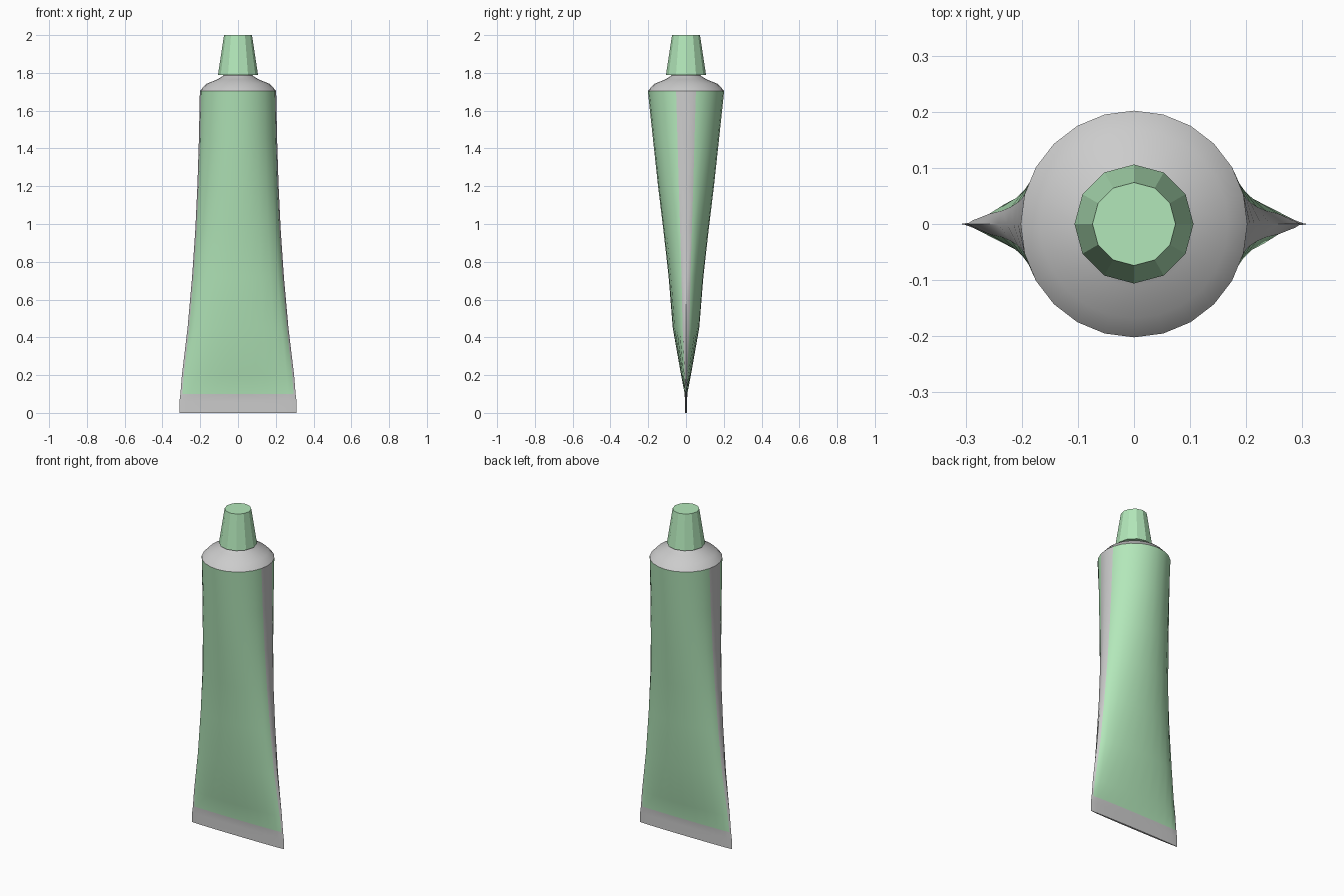
import bpy
import bmesh
from math import cos, sin, tau, radians

if "Cube" in bpy.data.objects:
    bpy.data.objects.remove(bpy.data.objects["Cube"])


def material(name, rgb):
    m = bpy.data.materials.new(name)
    m.diffuse_color = (*rgb, 1)
    m.use_nodes = True
    m.node_tree.nodes["Principled BSDF"].inputs["Base Color"].default_value = m.diffuse_color
    return m


GREEN = material("green", (0.45, 0.80, 0.49))
GREY = material("grey", (0.75, 0.75, 0.75))


def loft(name, sections, sides, mats, paint=None, smooth=None, caps=(True, True)):
    """Skin elliptical sections (z, half_x, half_y), ordered bottom to top."""
    bm = bmesh.new()
    rings = [[bm.verts.new((a * cos(tau * i / sides), b * sin(tau * i / sides), z))
              for i in range(sides)] for z, a, b in sections]
    for row, (lo, hi) in enumerate(zip(rings, rings[1:])):
        for i in range(sides):
            j = (i + 1) % sides
            f = bm.faces.new((lo[i], lo[j], hi[j], hi[i]))
            if paint:
                f.material_index = paint(row, i)
    if caps[0]:
        bm.faces.new(rings[0][::-1])
    if caps[1]:
        bm.faces.new(rings[-1])
    mesh = bpy.data.meshes.new(name)
    bm.to_mesh(mesh)
    bm.free()
    for m in mats:
        mesh.materials.append(m)
    ob = bpy.data.objects.new(name, mesh)
    bpy.context.collection.objects.link(ob)
    if smooth:
        bpy.ops.object.select_all(action='DESELECT')
        ob.select_set(True)
        bpy.context.view_layer.objects.active = ob
        bpy.ops.object.shade_smooth_by_angle(angle=radians(smooth))
    return ob


# Squeezable body: flat crimp at the bottom opening to a round top, grey side seams
SIDES = 24
body = [(0, 0.31, 0.006), (0.06, 0.31, 0.006), (0.10, 0.305, 0.007),
        (0.20, 0.297, 0.026), (0.45, 0.267, 0.07), (0.72, 0.243, 0.092),
        (0.97, 0.226, 0.12), (1.20, 0.215, 0.148), (1.45, 0.207, 0.175),
        (1.705, 0.202, 0.202)]
side_seam = {0, SIDES - 1, SIDES // 2 - 1, SIDES // 2}
loft("tube_body", body, SIDES, [GREY, GREEN],
     paint=lambda row, i: int(row >= 2 and i not in side_seam),
     smooth=35, caps=(True, False))

# Rounded shoulder rising into the neck
shoulder = [(z, r, r) for z, r in
            [(1.705, 0.202), (1.742, 0.168), (1.765, 0.11), (1.785, 0.078), (1.81, 0.07)]]
loft("shoulder", shoulder, SIDES, [GREY], smooth=40, caps=(False, True))

# Faceted tapered screw cap
loft("cap", [(1.79, 0.106, 0.106), (2.0, 0.074, 0.074)], 12, [GREEN])
